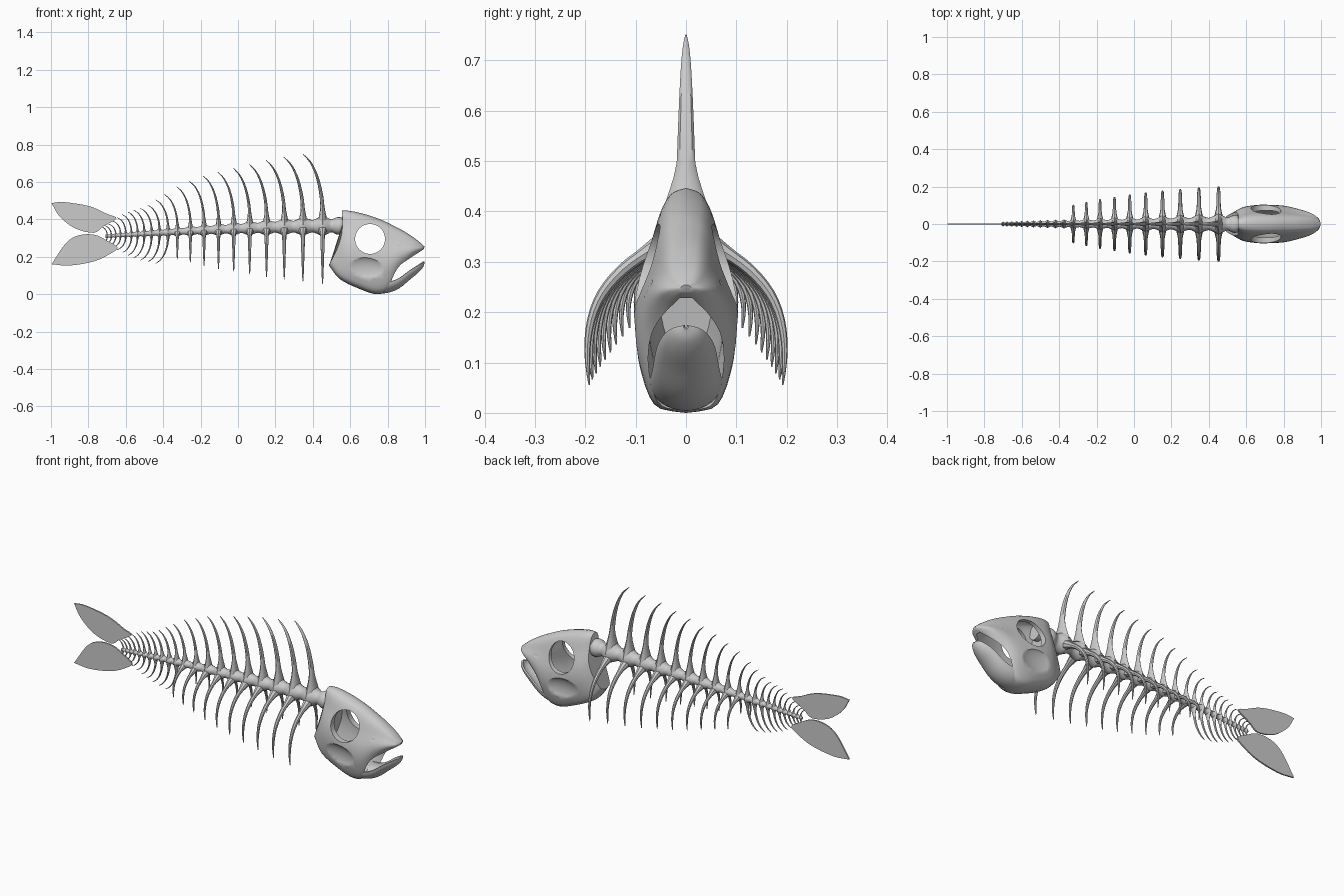
import bpy, bmesh, math
from mathutils import Vector

if "Cube" in bpy.data.objects:
    bpy.data.objects.remove(bpy.data.objects["Cube"])

bone = bpy.data.materials.new("bone grey")
bone.diffuse_color = (0.6, 0.6, 0.6, 1)
bone.use_nodes = True
bone.node_tree.nodes["Principled BSDF"].inputs["Base Color"].default_value = bone.diffuse_color


def smooth_path(pts, n):
    """Catmull-Rom resampling of tuples of any length."""
    p = [Vector(a) for a in pts]
    p = [2 * p[0] - p[1]] + p + [2 * p[-1] - p[-2]]
    out = []
    for i in range(1, len(p) - 2):
        a, b, c, d = p[i - 1:i + 3]
        for k in range(n):
            t = k / n
            out.append(0.5 * (2 * b + (c - a) * t + (2 * a - 5 * b + 4 * c - d) * t * t
                              + (3 * b - a - 3 * c + d) * t ** 3))
    return out + [p[-2]]


def lerp(table, x):
    for (x0, y0), (x1, y1) in zip(table, table[1:]):
        if x <= x1 or x1 == table[-1][0]:
            return y0 + (y1 - y0) * (x - x0) / (x1 - x0)


def make(name, bm):
    bmesh.ops.recalc_face_normals(bm, faces=bm.faces)
    me = bpy.data.meshes.new(name)
    bm.to_mesh(me)
    bm.free()
    ob = bpy.data.objects.new(name, me)
    bpy.context.collection.objects.link(ob)
    me.materials.append(bone)
    return ob


def finish(ob, angle=40):
    bpy.ops.object.select_all(action='DESELECT')
    ob.select_set(True)
    bpy.context.view_layer.objects.active = ob
    for m in list(ob.modifiers):
        bpy.ops.object.modifier_apply(modifier=m.name)
    bpy.ops.object.shade_smooth_by_angle(angle=math.radians(angle))


def loft(bm, rings, closed=True):
    vs = [[bm.verts.new(p) for p in r] for r in rings]
    n = len(vs[0])
    for a, b in zip(vs, vs[1:]):
        for i in range(n if closed else n - 1):
            j = (i + 1) % n
            bm.faces.new((a[i], a[j], b[j], b[i]))
    if closed:
        bm.faces.new(vs[0])
        bm.faces.new(vs[-1])


def tube(bm, pts, side, r_side, r_in, sides=8):
    """Tapered bone along pts; radii are functions of t, side is the cross axis."""
    rings = []
    for i, p in enumerate(pts):
        t = i / (len(pts) - 1)
        d = (pts[min(i + 1, len(pts) - 1)] - pts[max(i - 1, 0)]).normalized()
        nrm = d.cross(side)
        rings.append([p + side * math.cos(a) * r_side(t) + nrm * math.sin(a) * r_in(t)
                      for a in (2 * math.pi * k / sides for k in range(sides))])
    loft(bm, rings)


X, Y = Vector((1, 0, 0)), Vector((0, 1, 0))


def spine_z(x):
    return 0.365 - 0.055 * max(0, (0.5 - x) / 1.2) ** 1.5


def spine_r(x):
    return 0.008 + 0.034 * max(0, (x + 0.72) / 1.2)


# vertebra positions: ten with side ribs, eleven in the tail
xs = [0.452]
for i in range(9):
    xs.append(xs[-1] - 0.105 * 0.95 ** i)
for i in range(11):
    xs.append(xs[-1] - 0.05 * 0.92 ** i)

# spine: hourglass vertebrae
stations = [(0.62, 0.04), (0.57, 0.04), (0.545, 0.047), (0.525, 0.045), (0.50, 0.034)]
for i, x in enumerate(xs):
    step = x - xs[i + 1] if i + 1 < len(xs) else 0.02
    r = spine_r(x)
    stations += [(x + 0.2 * step, r * 1.12), (x, r * 1.32), (x - 0.2 * step, r * 1.12),
                 (x - 0.5 * step, r * 0.8)]
bm = bmesh.new()
loft(bm, [[(x, r * math.cos(a), spine_z(x) + r * math.sin(a))
           for a in (2 * math.pi * k / 16 for k in range(16))]
          for x, r in smooth_path(stations, 3)])
finish(make("spine", bm))

# dorsal spines and tail ventral spines, tips following an envelope over x
top_env = [(-0.78, 0.345), (-0.70, 0.37), (-0.645, 0.41), (-0.6, 0.437), (-0.5, 0.465), (-0.44, 0.505),
           (-0.33, 0.575), (-0.195, 0.63), (-0.03, 0.675), (0.14, 0.715), (0.345, 0.75)]
low_env = [(-0.78, 0.29), (-0.70, 0.26), (-0.64, 0.235), (-0.6, 0.21), (-0.51, 0.176), (-0.42, 0.16)]
dorsal, ventral = bmesh.new(), bmesh.new()
for i, x in enumerate(xs):
    lean = 0.106 - 0.004 * i if i < 10 else 0.066 - 0.0035 * (i - 10)
    z, k = spine_z(x), spine_r(x) / 0.042
    for bm, env in ((dorsal, top_env), (ventral, low_env)):
        if bm is ventral and i < 10:
            continue
        h = lerp(env, x - lean) - z
        pts = smooth_path([(x - lean * f, 0, z + h * g) for f, g in
                           ((0, 0.02), (0.0, 0.2), (0.06, 0.42), (0.27, 0.68), (0.6, 0.88), (1, 1))], 3)
        tube(bm, pts, Y,
             lambda t: k * (0.023 * (1 - t) ** 0.7 + 0.034 * max(0, 1 - t * 3.2)) + 0.0015,
             lambda t: k * (0.013 * (1 - t) ** 0.8 + 0.016 * max(0, 1 - t * 4)) + 0.0012)
finish(make("dorsal_spines", dorsal))
finish(make("tail_ventral_spines", ventral))

# paired side ribs sweeping out and down
curve = ((0.08, 0.04), (0.37, 0.14), (0.63, 0.26), (0.83, 0.41), (0.94, 0.58), (0.98, 0.78), (0.96, 1))
bm = bmesh.new()
for i, x in enumerate(xs[:10]):
    w, z, k = 0.2 - 0.006 * i - 0.00055 * i * i, spine_z(x), 1 - 0.04 * i
    drop = z - (0.055 + 0.011 * i + 0.0004 * i * i)
    for s in (-1, 1):
        pts = smooth_path([(x, s * w * u, z - drop * v) for u, v in curve], 3)
        tube(bm, pts, X,
             lambda t: k * (0.0125 * (1 - t) ** 0.6 + 0.014 * max(0, 1 - t * 5)) + 0.0015,
             lambda t: k * (0.013 * (1 - t) ** 0.6 + 0.014 * max(0, 1 - t * 5)) + 0.0015)
finish(make("side_ribs", bm))

# tail fin blades
fins = {
    "upper_tail_fin": [(-0.997, 0.487), (-0.93, 0.492), (-0.794, 0.47), (-0.698, 0.428), (-0.65, 0.405),
                       (-0.72, 0.362), (-0.772, 0.328), (-0.874, 0.353), (-0.955, 0.417), (-0.997, 0.487)],
    "lower_tail_fin": [(-0.997, 0.16), (-0.9, 0.153), (-0.767, 0.176), (-0.676, 0.22), (-0.645, 0.25),
                       (-0.695, 0.283), (-0.765, 0.317), (-0.85, 0.315), (-0.92, 0.273), (-0.997, 0.16)]}
for name, outline in fins.items():
    bm = bmesh.new()
    pts = smooth_path(outline, 4)[:-1]
    face = bm.faces.new([bm.verts.new((p[0], -0.004, p[1])) for p in pts])
    ext = bmesh.ops.extrude_face_region(bm, geom=[face])
    for v in ext["geom"]:
        if isinstance(v, bmesh.types.BMVert):
            v.co.y = 0.004
    finish(make(name, bm))

# skull section: half width against fraction from crown to chin
half = smooth_path([(0, 0), (0.02, 0.27), (0.06, 0.43), (0.13, 0.56), (0.25, 0.7), (0.38, 0.88), (0.5, 0.99),
                    (0.65, 1), (0.8, 0.88), (0.92, 0.72), (0.98, 0.5), (1, 0)], 2)


def skull_loft(name, rings):
    bm = bmesh.new()
    out = []
    for tx, tz, bx, bz, hw, bulge in smooth_path(rings, 4):
        def pt(s, w):
            return (tx + (bx - tx) * s + bulge * math.sin(math.pi * s), w * hw, tz + (bz - tz) * s)
        out.append([pt(s, w) for s, w in half] + [pt(s, -w) for s, w in half[-2:0:-1]])
    loft(bm, out)
    return make(name, bm)


# each ring: crown x, z, chin x, z, half width, backward bow
skull = skull_loft("skull", [
    (0.555, 0.446, 0.485, 0.155, 0.062, 0.03), (0.60, 0.445, 0.545, 0.08, 0.09, 0.02),
    (0.68, 0.427, 0.65, 0.028, 0.102, 0.01), (0.76, 0.40, 0.74, 0.0, 0.101, 0),
    (0.82, 0.372, 0.81, 0.024, 0.095, 0), (0.89, 0.335, 0.865, 0.12, 0.08, 0),
    (0.95, 0.295, 0.925, 0.19, 0.062, 0), (0.985, 0.266, 0.972, 0.226, 0.038, 0),
    (0.998, 0.254, 0.992, 0.24, 0.012, 0)])
cavity = skull_loft("cavity_cutter", [
    (0.60, 0.42, 0.55, 0.13, 0.055, 0.02), (0.68, 0.405, 0.66, 0.06, 0.072, 0.01),
    (0.76, 0.378, 0.74, 0.035, 0.074, 0), (0.82, 0.35, 0.81, -0.02, 0.078, 0),
    (0.89, 0.30, 0.87, 0.02, 0.066, 0), (0.94, 0.255, 0.93, 0.10, 0.046, 0),
    (0.975, 0.236, 0.97, 0.17, 0.022, 0)])
cutters = [cavity]


def ball(loc, size):
    bpy.ops.mesh.primitive_uv_sphere_add(segments=32, ring_count=16, location=loc)
    bpy.context.object.scale = size
    cutters.append(bpy.context.object)


# eye opening, cheek hollows and nostrils
bpy.ops.mesh.primitive_cylinder_add(vertices=40, radius=0.08, depth=0.5, location=(0.706, 0, 0.295),
                                    rotation=(math.pi / 2, 0, 0))
cutters.append(bpy.context.object)
for s in (-1, 1):
    ball((0.665, s * 0.121, 0.125), (0.14, 0.04, 0.08))
    ball((0.875, s * 0.078, 0.265), (0.022, 0.012, 0.014))
for c in cutters:
    m = skull.modifiers.new("cut", 'BOOLEAN')
    m.operation, m.solver, m.object = 'DIFFERENCE', 'EXACT', c
finish(skull)
for c in cutters:
    bpy.data.objects.remove(c)

# lower jaw: open spoon; rings are x, rim z, keel z, half width
bm = bmesh.new()
loft(bm, [[(x, hw * math.cos(a), rim + (rim - keel) * math.sin(a))
           for a in (math.pi * (1 + k / 16) for k in range(17))]
          for x, rim, keel, hw in smooth_path([
              (0.74, 0.075, 0.008, 0.068), (0.80, 0.065, 0.012, 0.068), (0.86, 0.085, 0.036, 0.062),
              (0.92, 0.128, 0.085, 0.054), (0.96, 0.153, 0.118, 0.042), (0.984, 0.168, 0.145, 0.025),
              (0.993, 0.174, 0.168, 0.004)], 4)], closed=False)
jaw = make("lower_jaw", bm)
m = jaw.modifiers.new("thickness", 'SOLIDIFY')
m.thickness, m.offset = 0.01, 0
finish(jaw)
